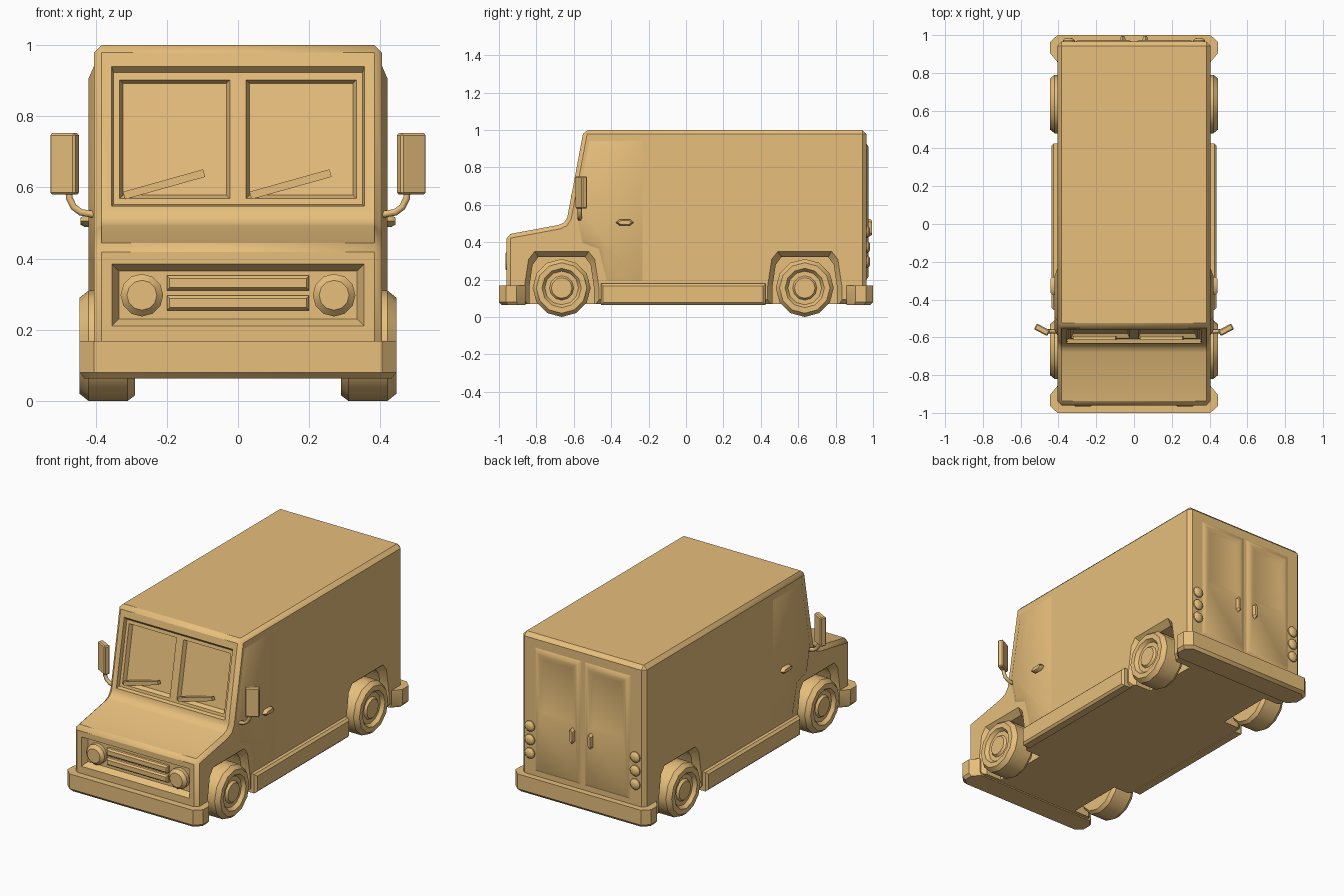
import bpy, bmesh, math
from mathutils import Vector

if "Cube" in bpy.data.objects:
    bpy.data.objects.remove(bpy.data.objects["Cube"])


def finish(name, bm):
    bmesh.ops.recalc_face_normals(bm, faces=bm.faces)
    me = bpy.data.meshes.new(name)
    bm.to_mesh(me)
    bm.free()
    ob = bpy.data.objects.new(name, me)
    bpy.context.collection.objects.link(ob)
    return ob


def rings(name, loops):
    """Skin closed loops of 3D points in order and cap both ends."""
    bm = bmesh.new()
    vs = [[bm.verts.new(p) for p in lp] for lp in loops]
    n = len(vs[0])
    for a, b in zip(vs, vs[1:]):
        for i in range(n):
            j = (i + 1) % n
            bm.faces.new((a[i], a[j], b[j], b[i]))
    bm.faces.new(vs[0])
    bm.faces.new(vs[-1])
    return finish(name, bm)


def at(axis, p, d):
    u, v = p
    return {'x': (d, u, v), 'y': (u, d, v), 'z': (u, v, d)}[axis]


def loft(name, axis, *sections):
    """Sections are (2D outline, distance along axis) pairs."""
    return rings(name, [[at(axis, p, d) for p in q] for q, d in sections])


def rect(u0, u1, v0, v1, inset=0):
    i = inset
    return [(u0 + i, v0 + i), (u1 - i, v0 + i), (u1 - i, v1 - i), (u0 + i, v1 - i)]


def scaled(pts, cu, cv, su, sv):
    return [(cu + (u - cu) * su, cv + (v - cv) * sv) for u, v in pts]


def revolve(name, axis, centre, profile, n=12):
    """Profile is (radius, distance along axis) pairs."""
    cu, cv = centre
    ang = [2 * math.pi * i / n for i in range(n)]
    return loft(name, axis, *[([(cu + r * math.sin(t), cv - r * math.cos(t)) for t in ang], d)
                              for r, d in profile])


def apply_mod(ob, mod):
    bpy.context.view_layer.objects.active = ob
    bpy.ops.object.modifier_apply(modifier=mod.name)


def bevel(ob, width, angle=40):
    m = ob.modifiers.new('bevel', 'BEVEL')
    m.width, m.segments = width, 1
    m.limit_method, m.angle_limit = 'ANGLE', math.radians(angle)
    m.use_clamp_overlap = False
    apply_mod(ob, m)


def cut(ob, cutter):
    m = ob.modifiers.new('cut', 'BOOLEAN')
    m.operation, m.object, m.solver = 'DIFFERENCE', cutter, 'EXACT'
    apply_mod(ob, m)
    bpy.data.objects.remove(cutter)


# Body shell from its side profile
side = [(-.96, .07), (-.96, .44), (-.68, .492), (-.652, .505), (-.635, .53),
        (-.547, 1.0), (.965, 1.0), (.965, .07)]
body = loft('body', 'x', (side, -.405), (side, .405))
bevel(body, .022)

# Wheel arches: flared edge narrowing to the opening
AXLES = (-.665, .635)
opening = [(-.172, .02), (-.172, .165), (-.155, .28), (-.125, .32),
           (.125, .32), (.155, .28), (.172, .165), (.172, .02)]
lip = [(-.203, .02), (-.2, .165), (-.178, .31), (-.145, .352),
       (.145, .352), (.178, .31), (.2, .165), (.203, .02)]
for y in AXLES:
    for s in (-1, 1):
        inner = [(y + u, v) for u, v in opening]
        outer = [(y + u, v) for u, v in lip]
        cut(body, loft('arch_cutter', 'x', (inner, s * .27), (inner, s * .37),
                       (outer, s * .407), (outer, s * .5)))


# Windscreen recess and two panes, following the sloped front
def screen(p, d):
    return (p[0], -.635 + (p[1] - .53) * .187 + d, p[1])


def screen_cut(a, da, b, db):
    cut(body, rings('screen_cutter', [[screen(p, da) for p in a], [screen(p, db) for p in b]]))


screen_cut(rect(-.357, .357, .545, .948), -.01, rect(-.35, .35, .552, .922), .022)
for s in (-1, 1):
    x0, x1 = sorted((s * .02, s * .336))
    screen_cut(rect(x0, x1, .565, .905), .015, rect(x0, x1, .565, .905, .013), .045)

# Grille recess with slats and headlights
cut(body, loft('grille_cutter', 'y', (rect(-.36, .36, .205, .39), -.97),
               (rect(-.335, .335, .23, .365), -.925)))
for z in (.275, .331):
    r = rect(-.2, .2, z - .021, z + .021)
    loft('grille_slat', 'y', (r, -.915), (r, -.94),
         (rect(-.2, .2, z - .021, z + .021, .008), -.95))
for s in (-1, 1):
    revolve('headlight', 'y', (s * .27, .297),
            [(.06, -.915), (.06, -.948), (.042, -.966)])

# Upright wipers lying in front of the panes
for x in (-.32, .035):
    a, b = Vector((x, .577)), Vector((x + .225, .64))
    n = Vector((-(b - a).y, (b - a).x)).normalized() * .011
    q = [a - n, b - n, b + n, a + n]
    loft('wiper', 'y', (q, -.615), (q, -.592))

# Bumpers
for s, name in ((-1, 'front_bumper'), (1, 'rear_bumper')):
    half = [(.405, .857), (.445, .905), (.445, .962), (.405, 1.0)]
    plan = [(x, s * y) for x, y in half] + [(-x, s * y) for x, y in half[::-1]]
    low = scaled(plan, 0, s * .857, .97, .9)
    loft(name, 'z', (low, .063), (plan, .08), (plan, .168))

# Wheels
tyre = [(.14, .29), (.155, .31), (.155, .42), (.135, .445), (.105, .445),
        (.09, .425), (.065, .425), (.055, .438)]
for y in AXLES:
    for s in (-1, 1):
        revolve('wheel', 'x', (y, .155), [(r, s * d) for r, d in tyre])

# Side parts
door_out = [(-.525, .952), (-.22, .952), (-.22, .18), (-.43, .18),
            (-.475, .36), (-.56, .39), (-.60, .56)]
door_in = [(-.49, .905), (-.275, .905), (-.275, .225), (-.40, .225),
           (-.44, .38), (-.53, .41), (-.56, .56)]
for s in (-1, 1):
    loft('side_door', 'x', (door_out, s * .40), (door_in, s * .42))
    # Sill
    r = rect(-.455, .425, .065, .178)
    loft('side_sill', 'x', (r, s * .38), (r, s * .425),
         (rect(-.455, .425, .065, .178, .012), s * .437))
    # Door handle
    grip = [(-.375, .505), (-.355, .488), (-.30, .488), (-.28, .505), (-.30, .522), (-.355, .522)]
    loft('door_handle', 'x', (grip, s * .41), (grip, s * .43),
         (scaled(grip, -.3275, .505, .8, .6), s * .442))
    # Mirror plate, turned so its outer end sits further back
    c = Vector((s * .487, -.56))
    u = Vector((s * .88, .47)).normalized()
    v = Vector((-u.y, u.x))
    plate = [c + u * a * .04 + v * b * .017 for a, b in ((-1, -1), (1, -1), (1, 1), (-1, 1))]
    bevel(loft('mirror', 'z', (plate, .58), (plate, .752)), .006)
    # Mirror arm
    cu = bpy.data.curves.new('mirror_arm', 'CURVE')
    cu.dimensions, cu.bevel_depth, cu.bevel_resolution = '3D', .011, 1
    cu.use_fill_caps = True
    sp = cu.splines.new('POLY')
    path = [(.476, .60), (.474, .57), (.462, .545), (.442, .53), (.395, .522)]
    sp.points.add(len(path) - 1)
    for pt, (x, z) in zip(sp.points, path):
        pt.co = (s * x, -.568, z, 1)
    bpy.context.collection.objects.link(bpy.data.objects.new('mirror_arm', cu))

# Rear doors with window recesses, handles and tail lights
for s in (-1, 1):
    x0, x1 = sorted((s * .004, s * .32))
    door = loft('rear_door', 'y', (rect(x0, x1, .19, .935), .96),
                (rect(x0, x1, .19, .935, .025), .975))
    w0, w1 = sorted((s * .04, s * .285))
    cut(door, loft('window_cutter', 'y', (rect(w0, w1, .53, .9), .977),
                   (rect(w0, w1, .53, .9, .03), .966)))
    h = s * .06
    grip = [(h - .014, .445), (h, .43), (h + .014, .445),
            (h + .014, .51), (h, .525), (h - .014, .51)]
    loft('rear_door_handle', 'y', (grip, .965), (grip, .982),
         (scaled(grip, h, .4775, .6, .8), .994))
    for z in (.295, .375, .455):
        revolve('tail_light', 'y', (s * .345, z),
                [(.032, .955), (.032, .972), (.022, .982), (.008, .985)])

# One tan paint for every part; soft shading except across sharp edges
paint = bpy.data.materials.new('tan_paint')
paint.diffuse_color = (.80, .52, .20, 1)
paint.use_nodes = True
paint.node_tree.nodes["Principled BSDF"].inputs["Base Color"].default_value = paint.diffuse_color
bpy.ops.object.select_all(action='DESELECT')
for ob in bpy.context.scene.objects:
    ob.data.materials.append(paint)
    if ob.type == 'MESH':
        ob.select_set(True)
        bpy.context.view_layer.objects.active = ob
bpy.ops.object.shade_smooth_by_angle(angle=math.radians(35))
